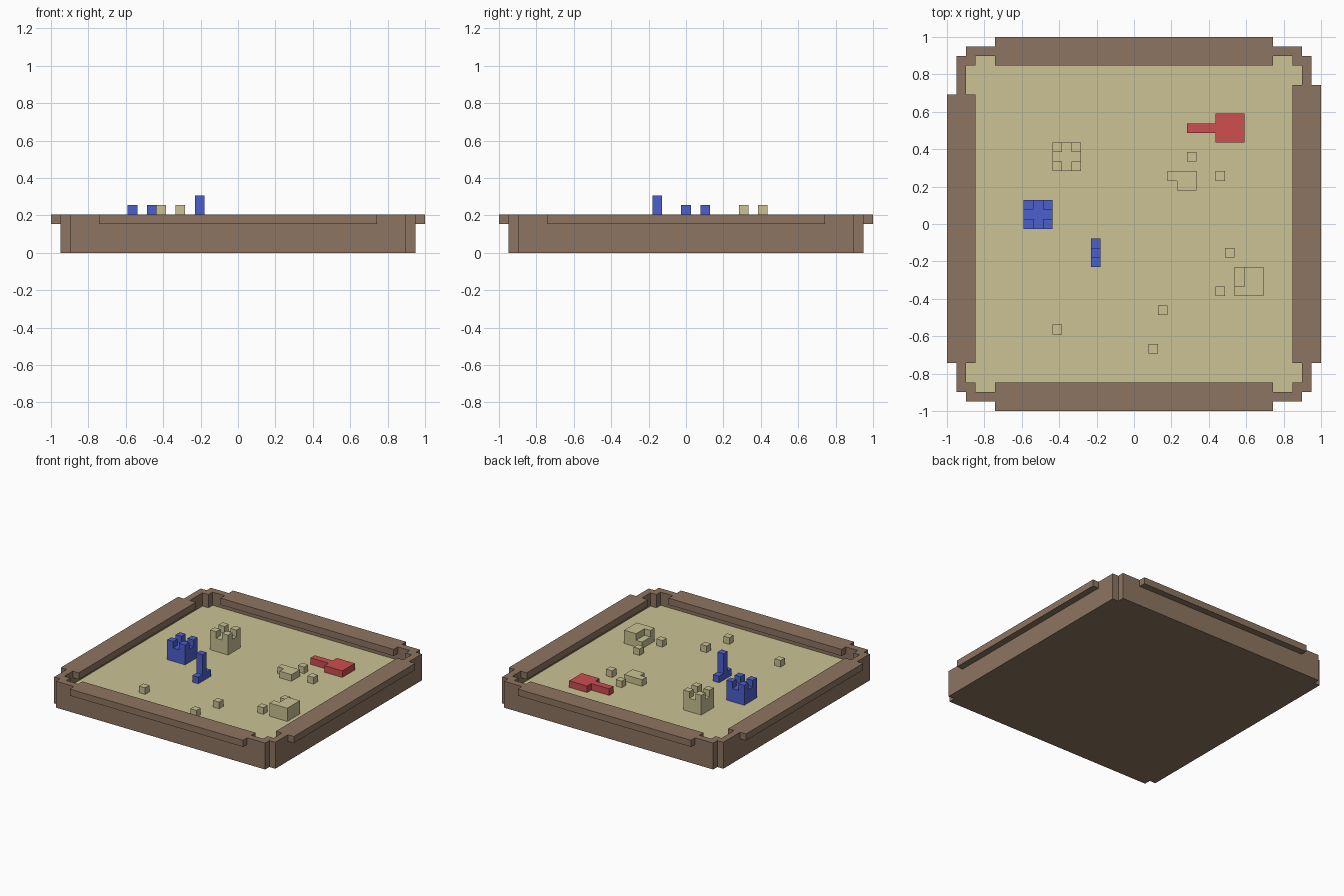
import bpy, bmesh
from mathutils import Vector

if "Cube" in bpy.data.objects:
    bpy.data.objects.remove(bpy.data.objects["Cube"])

U = 2 / 39  # edge length of one block


def material(name, rgb):
    lin = [((c / 255 + 0.055) / 1.055) ** 2.4 for c in rgb]
    m = bpy.data.materials.new(name)
    m.diffuse_color = (*lin, 1)
    m.use_nodes = True
    m.node_tree.nodes["Principled BSDF"].inputs["Base Color"].default_value = m.diffuse_color
    return m


wood = material("brown wood", (141, 117, 97))
sand = material("sand", (203, 194, 148))
blue = material("blue plastic", (76, 96, 205))
red = material("red plastic", (205, 78, 80))


def box(x0, x1, y0, y1, z0, z1):
    """Set of blocks, all limits inclusive."""
    return {(x, y, z) for x in range(x0, x1 + 1)
            for y in range(y0, y1 + 1) for z in range(z0, z1 + 1)}


def build(name, cells, mat):
    """One clean shell round a set of blocks, flat areas merged."""
    bm = bmesh.new()
    verts = {}

    def vert(p):
        key = tuple(round(2 * c) for c in p)
        if key not in verts:
            verts[key] = bm.verts.new((p.x * U, p.y * U, p.z * U))
        return verts[key]

    for cell in cells:
        centre = Vector(cell) + Vector((0, 0, 0.5))
        for axis in range(3):
            for side in (-1, 1):
                n = [0, 0, 0]
                n[axis] = side
                if tuple(c + d for c, d in zip(cell, n)) in cells:
                    continue
                n = Vector(n)
                a = Vector([0.5 * (i == (axis + 1) % 3) for i in range(3)])
                b = n.cross(a)
                mid = centre + n * 0.5
                bm.faces.new([vert(mid + d) for d in (a + b, b - a, -a - b, a - b)])
    bmesh.ops.dissolve_limit(bm, angle_limit=0.01, verts=bm.verts[:], edges=bm.edges[:])
    me = bpy.data.meshes.new(name)
    bm.to_mesh(me)
    bm.free()
    me.materials.append(mat)
    ob = bpy.data.objects.new(name, me)
    bpy.context.collection.objects.link(ob)
    return ob


# Wooden tray: floor, thin walls with notched corners, overhanging lip
frame = box(-17, 17, -17, 17, 0, 0)
for s in (-18, 18):
    frame |= box(s, s, -17, 17, 0, 3) | box(-17, 17, s, s, 0, 3)
corners = {(x, y, z) for x in (-17, 17) for y in (-17, 17) for z in range(4)}
frame |= corners
for s in (-18, 18):
    frame |= box(-14, 14, s - 1, s + 1, 3, 3)
frame |= box(17, 19, -14, 14, 3, 3) | box(-19, -17, -14, 13, 3, 3)
build("wooden_frame", frame, wood)

# Sand filling
build("sand_bed", box(-17, 17, -17, 17, 1, 1) - corners, sand)


# Bucket and the sand castle turned out of it
def castle(cx, cy):
    merlons = {(cx + i, cy + j, 4) for i in (-1, 1) for j in (-1, 1)}
    return box(cx - 1, cx + 1, cy - 1, cy + 1, 2, 3) | merlons


build("blue_bucket", castle(-10, 1), blue)
build("sand_castle", castle(-7, 7), sand)

# Upright blue toy and flat red shovel
build("blue_rake", box(-4, -4, -4, -2, 2, 2) | box(-4, -4, -3, -3, 2, 5), blue)
build("red_shovel", box(9, 11, 9, 11, 2, 2) | box(6, 8, 10, 10, 2, 2), red)

# Sand heaps
build("low_heap", box(4, 6, 5, 5, 2, 2) | box(5, 6, 4, 4, 2, 2), sand)
build("tall_heap", box(11, 13, -7, -5, 2, 3) - box(11, 11, -6, -5, 3, 3), sand)

# Loose sand lumps
lumps = [(6, 7), (9, 5), (10, -3), (9, -7), (3, -9), (2, -13), (-8, -11)]
for i, (x, y) in enumerate(lumps):
    build(f"sand_lump_{i + 1}", {(x, y, 2)}, sand)
